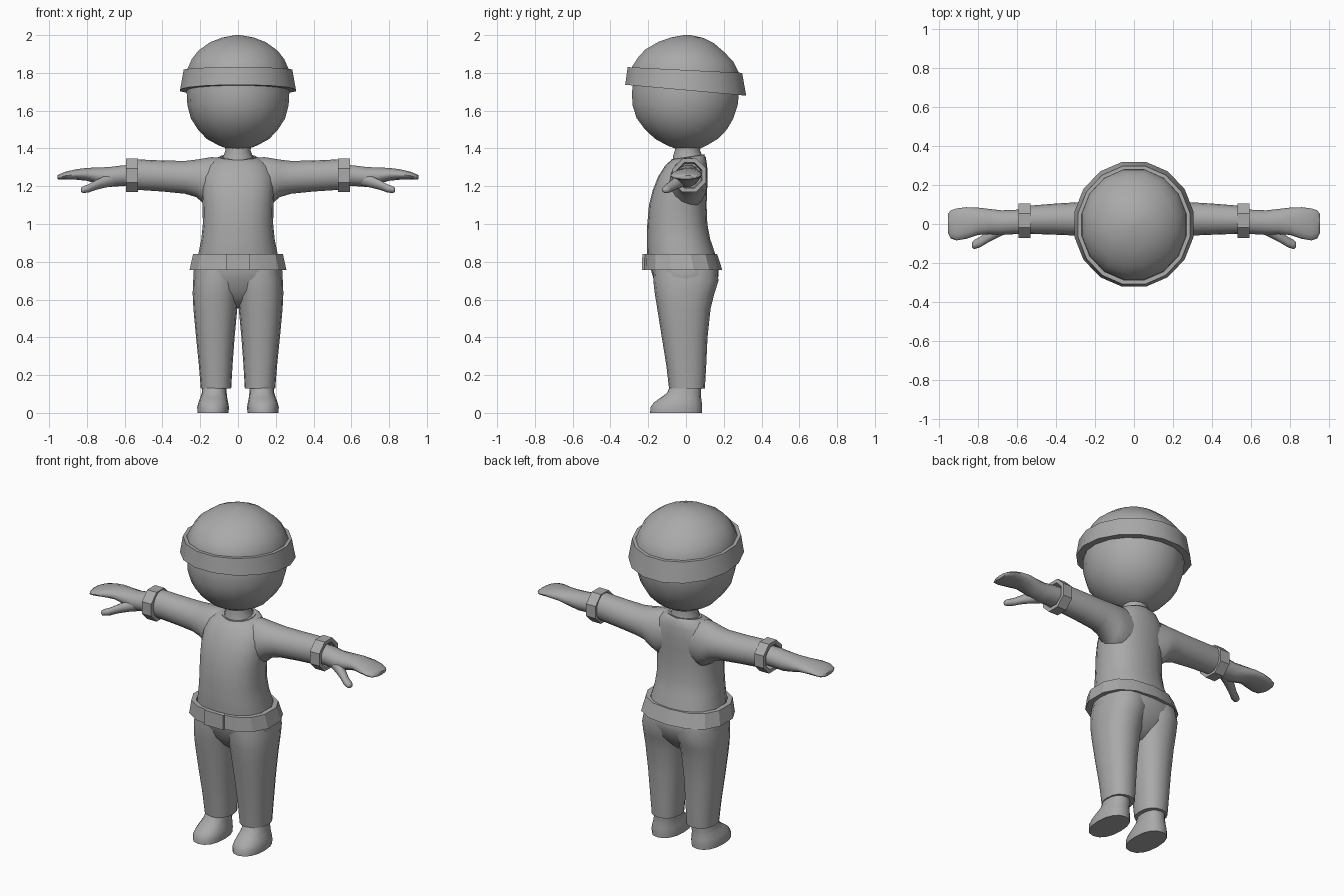
import bpy, bmesh, math

grey = bpy.data.materials.new("plain grey")
grey.diffuse_color = (0.4, 0.4, 0.4, 1)


def loft(name, rings, axis="z", n=16, power=2.0, hollow=False, mirror=False, angle=40, turn=0.0):
    """Skin rings of (position, u min, u max, v min, v max[, tilt]).
    Along z: u = x, v = y.  Along x: u = y, v = z.  Tilt raises the ring with v."""
    bm = bmesh.new()
    loops = []
    for pos, u0, u1, v0, v1, *tilt in rings:
        loop = []
        for i in range(n):
            a = 2 * math.pi * (i + turn) / n
            c, s = math.cos(a), math.sin(a)
            u = (u0 + u1) / 2 + (u1 - u0) / 2 * math.copysign(abs(c) ** (2 / power), c)
            v = (v0 + v1) / 2 + (v1 - v0) / 2 * math.copysign(abs(s) ** (2 / power), s)
            p = pos + (tilt[0] * v if tilt else 0)
            loop.append(bm.verts.new((u, v, p) if axis == "z" else (p, u, v)))
        loops.append(loop)
    pairs = list(zip(loops, loops[1:]))
    if hollow:
        pairs.append((loops[-1], loops[0]))
    else:
        bm.faces.new(loops[0])
        bm.faces.new(loops[-1])
    for a, b in pairs:
        for i in range(n):
            j = (i + 1) % n
            bm.faces.new((a[i], a[j], b[j], b[i]))
    bmesh.ops.recalc_face_normals(bm, faces=bm.faces)
    mesh = bpy.data.meshes.new(name)
    bm.to_mesh(mesh)
    bm.free()
    mesh.shade_smooth()
    mesh.set_sharp_from_angle(angle=math.radians(angle))
    mesh.materials.append(grey)
    ob = bpy.data.objects.new(name, mesh)
    bpy.context.collection.objects.link(ob)
    if mirror:
        ob.modifiers.new("mirror", "MIRROR").use_mirror_merge = False
    return ob


def sym(z, x, y0, y1, *tilt):
    """Ring that is symmetric left to right."""
    return (z, -x, x, y0, y1, *tilt)


# Head and cap
loft("head", [sym(1.393, 0.04, -0.04, 0.06), sym(1.415, 0.1, -0.10, 0.11),
              sym(1.45, 0.165, -0.165, 0.17), sym(1.50, 0.212, -0.22, 0.22),
              sym(1.56, 0.25, -0.265, 0.255), sym(1.63, 0.268, -0.288, 0.278),
              sym(1.70, 0.272, -0.29, 0.285), sym(1.78, 0.26, -0.28, 0.27)], n=18)
loft("cap_crown", [sym(1.74, 0.28, -0.295, 0.29, -0.05), sym(1.82, 0.272, -0.29, 0.283, -0.05),
                   sym(1.87, 0.25, -0.26, 0.255, -0.04), sym(1.915, 0.215, -0.22, 0.21, -0.04),
                   sym(1.962, 0.15, -0.145, 0.15, -0.03), sym(1.987, 0.085, -0.08, 0.09, -0.01),
                   sym(2.0, 0.012, -0.012, 0.025)], n=16, turn=0.5)
loft("cap_band", [sym(1.708, 0.312, -0.328, 0.325, -0.09), sym(1.815, 0.293, -0.315, 0.303, -0.05),
                  sym(1.815, 0.274, -0.293, 0.284, -0.05), sym(1.708, 0.262, -0.28, 0.275, -0.09)],
     n=16, turn=0.5, hollow=True, angle=30)

# Neck
loft("neck", [sym(1.29, 0.09, -0.075, 0.095), sym(1.36, 0.078, -0.07, 0.088),
              sym(1.39, 0.066, -0.06, 0.076), sym(1.43, 0.075, -0.065, 0.085)], n=14)

# Shirt body and collar rim
loft("shirt_body", [sym(0.78, 0.215, -0.2, 0.165), sym(0.85, 0.208, -0.206, 0.152),
                    sym(0.92, 0.194, -0.207, 0.128), sym(1.0, 0.186, -0.205, 0.113),
                    sym(1.1, 0.188, -0.196, 0.109), sym(1.18, 0.192, -0.176, 0.112),
                    sym(1.25, 0.19, -0.148, 0.115), sym(1.31, 0.165, -0.11, 0.112),
                    sym(1.343, 0.125, -0.083, 0.105, 0.1), sym(1.352, 0.098, -0.073, 0.095, 0.15)],
     n=20, power=2.3, angle=60)
loft("collar_rim", [sym(1.335, 0.102, -0.08, 0.1, 0.15), sym(1.355, 0.098, -0.077, 0.097, 0.15),
                    sym(1.353, 0.087, -0.07, 0.088, 0.15), sym(1.33, 0.087, -0.07, 0.088, 0.15)],
     n=16, hollow=True)

# Sleeves, flaring into the shirt at the armpit
loft("sleeve", [(0.07, -0.07, 0.1, 1.10, 1.348), (0.14, -0.085, 0.112, 1.08, 1.354),
                (0.185, -0.085, 0.115, 1.11, 1.347), (0.22, -0.072, 0.113, 1.142, 1.341),
                (0.28, -0.06, 0.112, 1.16, 1.334), (0.4, -0.055, 0.105, 1.172, 1.336),
                (0.55, -0.05, 0.093, 1.182, 1.343)], axis="x", n=16, mirror=True)
loft("sleeve_cuff", [(0.53, -0.078, 0.113, 1.162, 1.353), (0.592, -0.078, 0.113, 1.162, 1.353),
                     (0.592, -0.055, 0.09, 1.185, 1.33), (0.53, -0.045, 0.08, 1.19, 1.32)],
     axis="x", n=8, turn=0.5, hollow=True, mirror=True, angle=25)

# Mitten hands with thumbs
loft("hand", [(0.53, -0.05, 0.075, 1.2, 1.315), (0.61, -0.052, 0.073, 1.2, 1.312),
              (0.68, -0.056, 0.07, 1.195, 1.303), (0.74, -0.052, 0.077, 1.21, 1.3),
              (0.80, -0.056, 0.084, 1.228, 1.298), (0.86, -0.076, 0.086, 1.234, 1.29),
              (0.91, -0.084, 0.08, 1.235, 1.278), (0.94, -0.074, 0.07, 1.234, 1.266),
              (0.955, -0.045, 0.05, 1.237, 1.258)],
     axis="x", n=14, mirror=True, angle=60)
loft("thumb", [(0.65, -0.045, 0.02, 1.2, 1.28), (0.70, -0.07, 0.0, 1.192, 1.258),
               (0.75, -0.096, -0.035, 1.18, 1.235), (0.79, -0.12, -0.066, 1.166, 1.212),
               (0.82, -0.129, -0.082, 1.163, 1.2), (0.832, -0.118, -0.094, 1.17, 1.192)],
     axis="x", n=10, mirror=True, angle=60)

# Belt and buckle plate
loft("belt", [sym(0.757, 0.262, -0.23, 0.192), sym(0.84, 0.243, -0.226, 0.165),
              sym(0.84, 0.215, -0.205, 0.145), sym(0.757, 0.232, -0.19, 0.165)],
     n=14, power=2.4, turn=0.5, hollow=True, angle=25)
loft("belt_buckle", [sym(0.756, 0.065, -0.234, -0.215), sym(0.842, 0.063, -0.231, -0.212)],
     n=4, turn=0.5, power=400, angle=30)

# Trousers: hips and two legs
loft("trouser_hips", [sym(0.555, 0.06, -0.055, 0.055), sym(0.6, 0.15, -0.11, 0.105),
                      sym(0.65, 0.215, -0.148, 0.145), sym(0.71, 0.236, -0.172, 0.17),
                      sym(0.75, 0.235, -0.184, 0.173), sym(0.8, 0.226, -0.185, 0.16)],
     n=20, power=2.4, angle=60)
loft("trouser_leg", [(0.13, 0.036, 0.197, -0.09, 0.1), (0.25, 0.029, 0.207, -0.104, 0.107),
                     (0.4, 0.018, 0.222, -0.128, 0.114), (0.55, 0.004, 0.236, -0.152, 0.13),
                     (0.63, -0.006, 0.24, -0.165, 0.15), (0.7, -0.02, 0.238, -0.173, 0.172),
                     (0.77, -0.03, 0.225, -0.17, 0.165)],
     n=16, power=2.3, mirror=True)

# Shoes
loft("shoe", [(0.0, 0.05, 0.215, -0.19, 0.085), (0.03, 0.048, 0.216, -0.188, 0.086),
              (0.055, 0.052, 0.21, -0.17, 0.084), (0.08, 0.057, 0.2, -0.135, 0.08),
              (0.105, 0.06, 0.192, -0.1, 0.08), (0.16, 0.062, 0.186, -0.078, 0.082)],
     n=16, power=2.3, mirror=True, angle=50)
